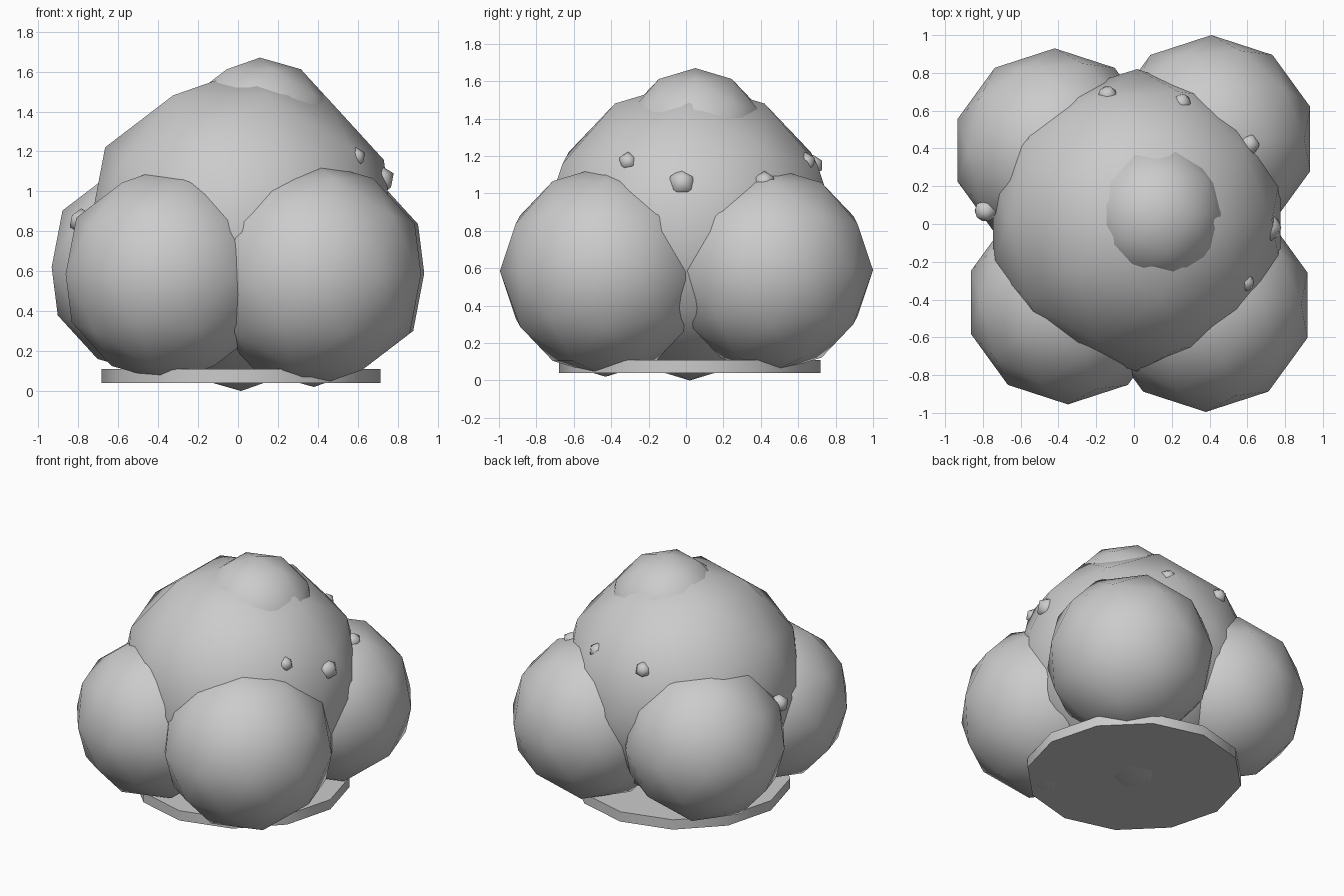
import bpy
import math

if "Cube" in bpy.data.objects:
    bpy.data.objects.remove(bpy.data.objects["Cube"])

clay = bpy.data.materials.new("plain grey")
clay.diffuse_color = (0.6, 0.6, 0.6, 1)
clay.use_nodes = True
clay.node_tree.nodes["Principled BSDF"].inputs["Base Color"].default_value = clay.diffuse_color


def finish(name, angle):
    ob = bpy.context.object
    ob.name = name
    ob.data.materials.append(clay)
    bpy.ops.object.shade_smooth_by_angle(angle=math.radians(angle))


def ball(name, centre, radius, detail=2):
    bpy.ops.mesh.primitive_ico_sphere_add(
        subdivisions=detail, radius=radius, location=centre)
    finish(name, 60)


# Main mass and the smaller dome on top
ball("main_body", (0.015, 0.02, 0.8), 0.8)
ball("top_dome", (0.11, 0.05, 1.28), 0.39)

# Four lobes around the body
ball("lobe_front_right", (0.38, -0.43, 0.585), 0.565)
ball("lobe_front_left", (-0.35, -0.415, 0.585), 0.54)
ball("lobe_back_left", (-0.42, 0.39, 0.62), 0.54)
ball("lobe_back_right", (0.41, 0.45, 0.59), 0.55)

# Small pebbles half sunk into the surface
pebbles = [
    (-0.785, 0.07, 0.85, 0.065),
    (0.71, -0.02, 1.055, 0.078),
    (0.59, -0.31, 1.17, 0.052),
    (0.61, 0.42, 1.06, 0.06),
    (0.25, 0.64, 1.165, 0.056),
    (-0.14, 0.68, 1.15, 0.056),
    (0.14, -0.50, 1.29, 0.042),
]
for i, (x, y, z, r) in enumerate(pebbles):
    ball(f"pebble_{i + 1}", (x, y, z), r, 1)

# Flat twelve-sided base
bpy.ops.mesh.primitive_cylinder_add(
    vertices=12, radius=0.7, depth=0.07, location=(0.015, 0.02, 0.075))
finish("base_disc", 40)
